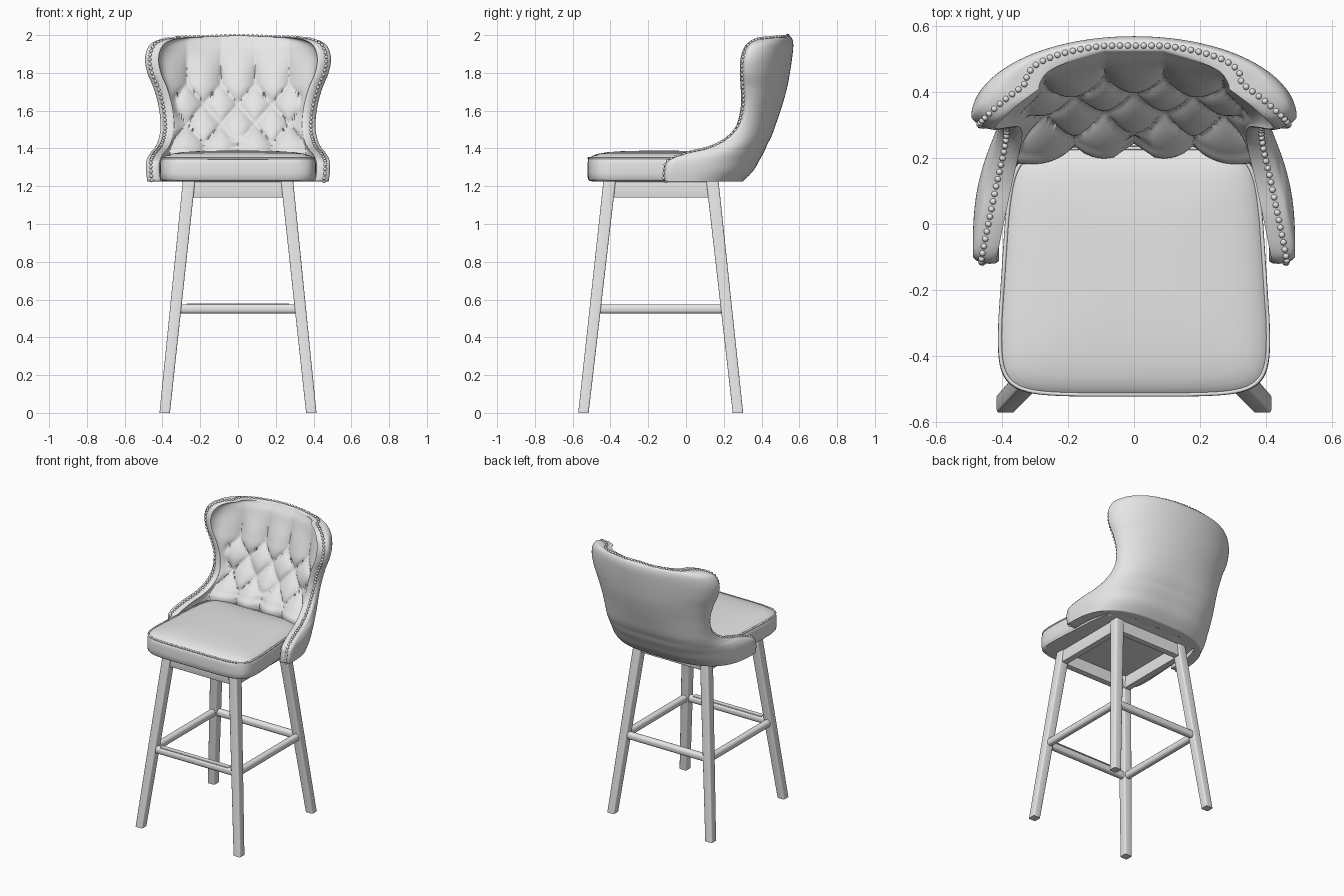
import bpy, bmesh, math
from mathutils import Vector

if "Cube" in bpy.data.objects:
    bpy.data.objects.remove(bpy.data.objects["Cube"], do_unlink=True)

grey = bpy.data.materials.new("plain_grey")
grey.use_nodes = True
grey.diffuse_color = (0.8, 0.8, 0.8, 1)
grey.node_tree.nodes["Principled BSDF"].inputs["Base Color"].default_value = (0.8, 0.8, 0.8, 1)


def finish(bm, name, angle=40):
    bmesh.ops.recalc_face_normals(bm, faces=bm.faces)
    mesh = bpy.data.meshes.new(name)
    bm.to_mesh(mesh)
    bm.free()
    obj = bpy.data.objects.new(name, mesh)
    bpy.context.collection.objects.link(obj)
    mesh.materials.append(grey)
    bpy.ops.object.select_all(action='DESELECT')
    obj.select_set(True)
    bpy.context.view_layer.objects.active = obj
    bpy.ops.object.shade_smooth_by_angle(angle=math.radians(angle))
    return obj


def bridge(bm, a, b):
    n = len(a)
    for i in range(n):
        j = (i + 1) % n
        bm.faces.new((a[i], a[j], b[j], b[i]))


def bar(name, start, end, w0, w1, bevel=0.008):
    """Rounded square bar between two points, with horizontal or vertical ends."""
    start, end = Vector(start), Vector(end)
    d = end - start
    axis = max(range(3), key=lambda k: abs(d[k]))
    p, q = [k for k in range(3) if k != axis]
    bm = bmesh.new()
    loops = []
    for c, (a, b) in ((start, w0), (end, w1)):
        loop = []
        for s, t in ((-1, -1), (1, -1), (1, 1), (-1, 1)):
            v = c.copy()
            v[p] += s * a / 2
            v[q] += t * b / 2
            loop.append(bm.verts.new(v))
        loops.append(loop)
        bm.faces.new(loop)
    bridge(bm, *loops)
    long_edges = [e for e in bm.edges if abs((e.verts[0].co - e.verts[1].co)[axis]) > 0.05]
    if bevel:
        bmesh.ops.bevel(bm, geom=long_edges, offset=bevel, segments=3, profile=0.5, affect='EDGES')
    return finish(bm, name, 50)


# Splayed legs
def leg_point(sx, front, z):
    t = z / 1.225
    y = (-0.543 + 0.138 * t) if front else (0.275 - 0.135 * t)
    return Vector((sx * (0.388 - 0.128 * t), y, z))


for sx, side in ((1, "left"), (-1, "right")):
    for front, end in ((True, "front"), (False, "back")):
        bar(f"{end}_{side}_leg", leg_point(sx, front, 0), leg_point(sx, front, 1.225),
            (0.055, 0.055), (0.065, 0.065))

# Stretchers and apron rails run round the four legs
corners = [(1, True), (1, False), (-1, False), (-1, True)]
for i, side in enumerate(("left", "back", "right", "front")):
    a, b = corners[i], corners[(i + 1) % 4]
    bar(f"{side}_stretcher", leg_point(*a, 0.55), leg_point(*b, 0.55), (0.046, 0.05), (0.046, 0.05), 0.018)
    bar(f"{side}_apron", leg_point(*a, 1.182), leg_point(*b, 1.182), (0.045, 0.086), (0.045, 0.086), 0.004)

# Kick plate on the front stretcher
bar("kick_plate", (-0.27, -0.481, 0.576), (0.27, -0.481, 0.576), (0.036, 0.005), (0.036, 0.005), 0)


# Seat cushion: stacked rounded outlines, inset towards the domed top
def seat_outline(inset, z, count=96):
    pts = []
    for i in range(count):
        a = 2 * math.pi * (i + 0.5) / count
        c, s = math.cos(a), math.sin(a)
        x = math.copysign(abs(c) ** 0.27, c)
        y = math.copysign(abs(s) ** 0.27, s)
        k = 1 - inset / 0.4
        taper = 0.415 - 0.05 * max(0, y * 0.5 + 0.5) ** 2
        pts.append(Vector((x * taper * k, -0.14 + y * 0.375 * k - 0.008 * (1 - x * x) * (y < 0), z)))
    return pts


bm = bmesh.new()
layers = [(0.03, 1.225), (0.01, 1.229), (0.002, 1.24), (0, 1.27), (0, 1.32), (0.004, 1.343),
          (0.014, 1.352), (0.03, 1.362), (0.06, 1.372), (0.11, 1.38), (0.2, 1.386), (0.3, 1.388)]
rings = [[bm.verts.new(p) for p in seat_outline(*layer)] for layer in layers]
for a, b in zip(rings, rings[1:]):
    bridge(bm, a, b)
bm.faces.new(rings[0])
bm.faces.new(rings[-1])
finish(bm, "seat_cushion")


# Piping along the top seam of the seat
def piping(name, pts, radius):
    curve = bpy.data.curves.new(name, 'CURVE')
    curve.dimensions = '3D'
    curve.bevel_depth = radius
    curve.bevel_resolution = 2
    spline = curve.splines.new('POLY')
    spline.points.add(len(pts) - 1)
    for sp, p in zip(spline.points, pts):
        sp.co = (*p, 1)
    spline.use_cyclic_u = True
    curve.materials.append(grey)
    bpy.context.collection.objects.link(bpy.data.objects.new(name, curve))


piping("seat_piping", seat_outline(0.006, 1.348), 0.006)

# Backrest rows, bottom to top: edge x, edge y, edge z, outer centre y, centre z, inner centre y
ROWS = [
    (.48, -.10, 1.225, .30, 1.225, .20), (.487, -.10, 1.28, .355, 1.28, .20),
    (.485, -.08, 1.335, .39, 1.34, .20), (.465, .02, 1.375, .415, 1.385, .20),
    (.44, .14, 1.405, .43, 1.42, .225), (.42, .23, 1.45, .455, 1.47, .26),
    (.41, .295, 1.52, .48, 1.54, .31), (.42, .325, 1.62, .51, 1.63, .36),
    (.447, .325, 1.72, .535, 1.72, .40), (.48, .32, 1.8, .55, 1.8, .43),
    (.492, .325, 1.88, .562, 1.88, .465), (.47, .35, 1.945, .568, 1.94, .49),
    (.42, .395, 1.975, .565, 1.972, .51), (.36, .44, 1.984, .558, 1.988, .52)]


def row_at(v):
    """Smooth interpolation of the row table, v from 0 to 1."""
    f = v * (len(ROWS) - 1)
    i = min(int(f), len(ROWS) - 2)
    t = f - i
    p0, p1, p2, p3 = (ROWS[min(max(k, 0), len(ROWS) - 1)] for k in range(i - 1, i + 3))
    return [b + 0.5 * t * (c - a + t * (2 * a - 5 * b + 4 * c - d + t * (3 * (b - c) + d - a)))
            for a, b, c, d in zip(p0, p1, p2, p3)]


def smooth(lo, hi, x):
    t = min(max((x - lo) / (hi - lo), 0), 1)
    return t * t * (3 - 2 * t)


def tuft(x, z, u):
    """Depth of the diamond tufting, with straight pleats above and below."""
    top, bottom, dx, dz = 1.74, 1.425, 0.18, 0.21
    if z > top:
        h = abs(math.sin(math.pi * (x / dx - 0.5))) ** 0.7
    elif z < bottom:
        h = abs(math.sin(math.pi * x / dx)) ** 0.7
    else:
        a, b = x / dx - 0.5 + (z - top) / dz, x / dx - 0.5 - (z - top) / dz
        h = abs(math.sin(math.pi * a) * math.sin(math.pi * b)) ** 0.35
    fade = (1 - smooth(0.68, 0.9, abs(u))) * (1 - 0.85 * smooth(1.74, 1.96, z))
    return 0.045 * (1 - h) * fade


def back_point(u, v, inner):
    xe, ye, ze, yo, zc, yi = row_at(v)
    rise = smooth(1.36, 1.65, zc)
    p = (0.5 + 0.5 * rise) if inner else (0.68 + 0.32 * rise)
    if inner:
        xe, ye, yo = xe - 0.072, ye - 0.012 - 0.02 * rise, yi
    s, c = math.sin(u * math.pi / 2), max(math.cos(u * math.pi / 2), 0)
    x = math.copysign(abs(s) ** p, s) * xe
    z = zc + (ze - zc) * abs(u) ** 3
    y = ye + (yo - ye) * c ** p
    return Vector((x, y + (tuft(x, z, u) if inner else 0), z))


NU, NV = 128, 84
bm = bmesh.new()
grids = []
for inner in (False, True):
    grid = [[bm.verts.new(back_point(2 * i / NU - 1, j / NV, inner)) for i in range(NU + 1)]
            for j in range(NV + 1)]
    for j in range(NV):
        for i in range(NU):
            bm.faces.new((grid[j][i], grid[j][i + 1], grid[j + 1][i + 1], grid[j + 1][i]))
    grids.append(grid)

# Rounded rim joining the outer shell to the tufted inside
perimeter = ([(j, 0) for j in range(NV)] + [(NV, i) for i in range(NU)]
             + [(j, NU) for j in range(NV, 0, -1)] + [(0, i) for i in range(NU, 0, -1)])
rim = []
for s in (0.12, 0.35, 0.65, 0.88):
    loop = []
    for j, i in perimeter:
        o, n = grids[0][j][i].co, grids[1][j][i].co
        inside = grids[0][min(max(j, 1), NV - 1)][min(max(i, 1), NU - 1)].co
        out = (o - inside).normalized() * (0 if j == 0 else 0.012)
        loop.append(bm.verts.new(o.lerp(n, s) + out * math.sin(math.pi * s) ** 0.5))
    rim.append(loop)
loops = [[grids[0][j][i] for j, i in perimeter], *rim, [grids[1][j][i] for j, i in perimeter]]
for a, b in zip(loops, loops[1:]):
    bridge(bm, a, b)
nail_path = [v.co.copy() for v in rim[1][:2 * NV + NU + 1]]
finish(bm, "tufted_backrest", 60)

# Nailhead trim at even spacing along the rim
bm = bmesh.new()
spacing, travelled = 0.024, 0.012
for a, b in zip(nail_path, nail_path[1:]):
    length = (b - a).length
    while travelled < length:
        spot = a.lerp(b, travelled / length)
        ball = bmesh.ops.create_icosphere(bm, subdivisions=2, radius=0.0095)
        bmesh.ops.translate(bm, verts=ball["verts"], vec=spot)
        travelled += spacing
    travelled -= length
finish(bm, "nailhead_trim", 60)
